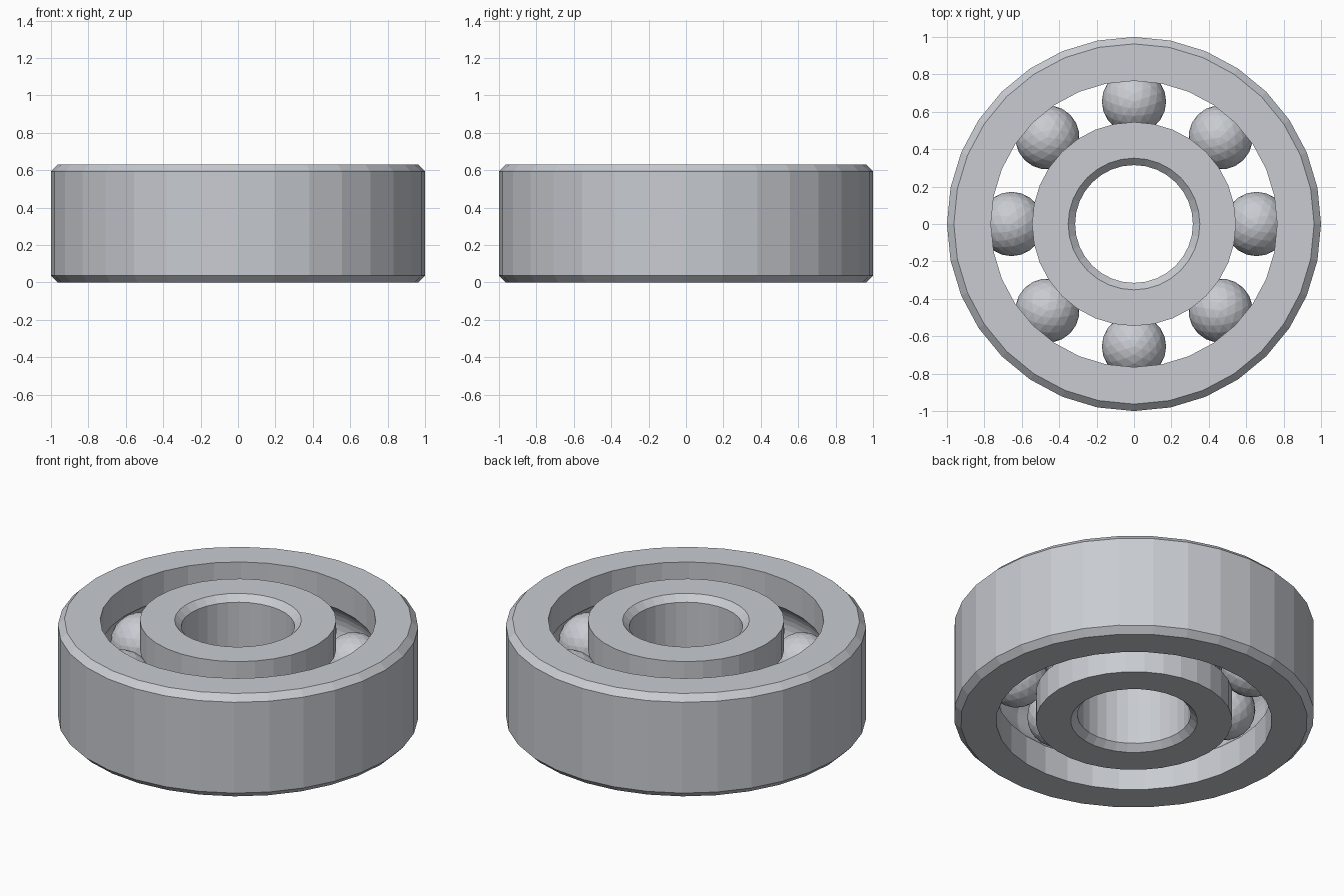
import bpy, bmesh
from math import pi, sin, cos, asin, sqrt
from mathutils import Matrix

if "Cube" in bpy.data.objects:
    bpy.data.objects.remove(bpy.data.objects["Cube"], do_unlink=True)

HEIGHT = 0.63
MID = HEIGHT / 2
SIDES = 32
BALL_R, PITCH_R, BALLS = 0.172, 0.655, 8
GROOVE_R = 0.176
CHAMFER = 0.037

steel = bpy.data.materials.new("brushed steel")
steel.use_nodes = True
steel.diffuse_color = (0.58, 0.60, 0.64, 1)
bsdf = next(n for n in steel.node_tree.nodes if n.type == "BSDF_PRINCIPLED")
bsdf.inputs["Base Color"].default_value = steel.diffuse_color


def finish(name, bm):
    """Turn a bmesh into a flat shaded steel object."""
    mesh = bpy.data.meshes.new(name)
    bm.to_mesh(mesh)
    bm.free()
    mesh.materials.append(steel)
    obj = bpy.data.objects.new(name, mesh)
    bpy.context.collection.objects.link(obj)
    return obj


def race(name, plain_r, track_r, steps=10):
    """Spin a ring with a chamfered plain wall and a grooved ball track."""
    side = 1 if plain_r > track_r else -1
    edge_r = plain_r - side * CHAMFER
    profile = [(edge_r, 0), (plain_r, CHAMFER),
               (plain_r, HEIGHT - CHAMFER), (edge_r, HEIGHT), (track_r, HEIGHT)]
    # round groove that holds the balls, from top to bottom
    half = asin(sqrt(GROOVE_R ** 2 - (track_r - PITCH_R) ** 2) / GROOVE_R)
    for i in range(steps + 1):
        a = half - 2 * half * i / steps
        profile.append((PITCH_R + side * GROOVE_R * cos(a), MID + GROOVE_R * sin(a)))
    profile.append((track_r, 0))

    bm = bmesh.new()
    verts = [bm.verts.new((r, 0, z)) for r, z in profile]
    edges = [bm.edges.new((v, verts[i - 1])) for i, v in enumerate(verts)]
    bmesh.ops.spin(bm, geom=verts + edges, cent=(0, 0, 0), axis=(0, 0, 1),
                   angle=2 * pi, steps=SIDES, use_merge=True)
    bmesh.ops.remove_doubles(bm, verts=bm.verts, dist=0.0001)
    bmesh.ops.recalc_face_normals(bm, faces=bm.faces)
    return finish(name, bm)


# Inner and outer rings
race("outer_ring", 1.0, 0.765)
race("inner_ring", 0.315, 0.545)

# Faceted balls around the track
for i in range(BALLS):
    bm = bmesh.new()
    place = (Matrix.Rotation(2 * pi * i / BALLS, 4, "Z")
             @ Matrix.Translation((PITCH_R, 0, MID)))
    bmesh.ops.create_icosphere(bm, subdivisions=3, radius=BALL_R, matrix=place)
    finish(f"ball_{i + 1}", bm)
